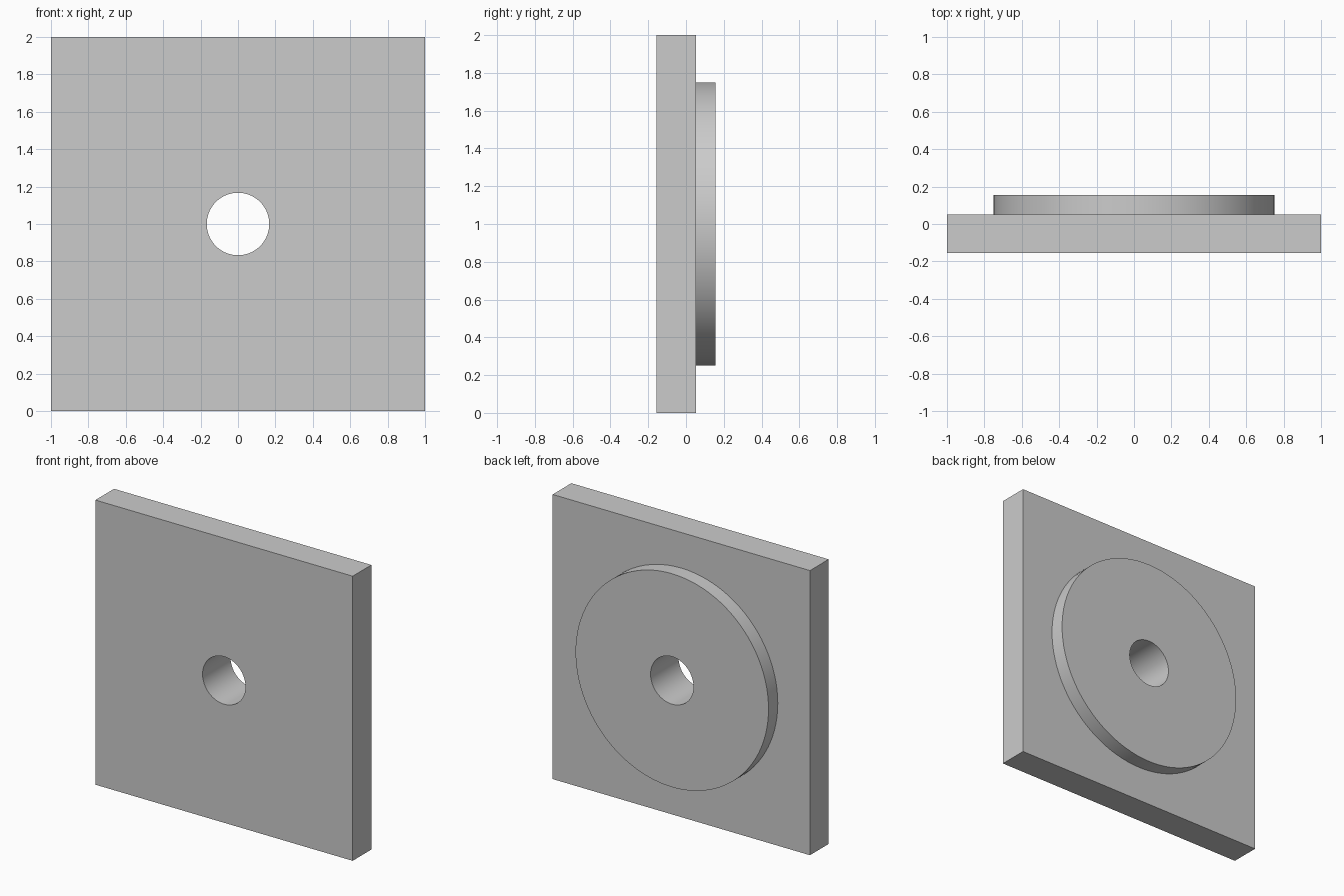
import bpy
import math

default = bpy.data.objects.get("Cube")
if default:
    bpy.data.objects.remove(default, do_unlink=True)

SIDE = 2.0
FRONT, STEP, BACK = -0.155, 0.052, 0.155
CENTRE_Z = SIDE / 2

# Single grey material
grey = bpy.data.materials.new("plain grey")
grey.use_nodes = True
colour = (0.6, 0.6, 0.6, 1.0)
grey.diffuse_color = colour
grey.node_tree.nodes["Principled BSDF"].inputs["Base Color"].default_value = colour


def round_part(name, radius, y0, y1):
    """Cylinder along y between y0 and y1."""
    bpy.ops.mesh.primitive_cylinder_add(
        vertices=96, radius=radius, depth=y1 - y0,
        location=(0, (y0 + y1) / 2, CENTRE_Z), rotation=(math.pi / 2, 0, 0))
    part = bpy.context.object
    part.name = name
    part.data.materials.append(grey)
    return part


def combine(target, tool, operation):
    """Apply a boolean and remove the tool."""
    tool.hide_render = True
    mod = target.modifiers.new(operation.lower(), "BOOLEAN")
    mod.operation = operation
    mod.solver = "EXACT"
    mod.object = tool
    bpy.context.view_layer.objects.active = target
    bpy.ops.object.modifier_apply(modifier=mod.name)
    bpy.data.objects.remove(tool, do_unlink=True)


# Square plate
bpy.ops.mesh.primitive_cube_add(size=1, location=(0, (FRONT + STEP) / 2, CENTRE_Z))
plate = bpy.context.object
plate.name = "square_plate_with_boss"
plate.scale = (SIDE, STEP - FRONT, SIDE)
bpy.ops.object.transform_apply(location=True, rotation=False, scale=True)
plate.data.materials.append(grey)

# Round boss on the back, then the bore through both
combine(plate, round_part("round_boss", 0.75, 0.0, BACK), "UNION")
combine(plate, round_part("bore_cutter", 0.167, FRONT - 0.1, BACK + 0.1), "DIFFERENCE")

# Smooth round walls, sharp rims
bpy.ops.object.select_all(action="DESELECT")
plate.select_set(True)
bpy.context.view_layer.objects.active = plate
bpy.ops.object.shade_smooth_by_angle(angle=math.radians(30))
